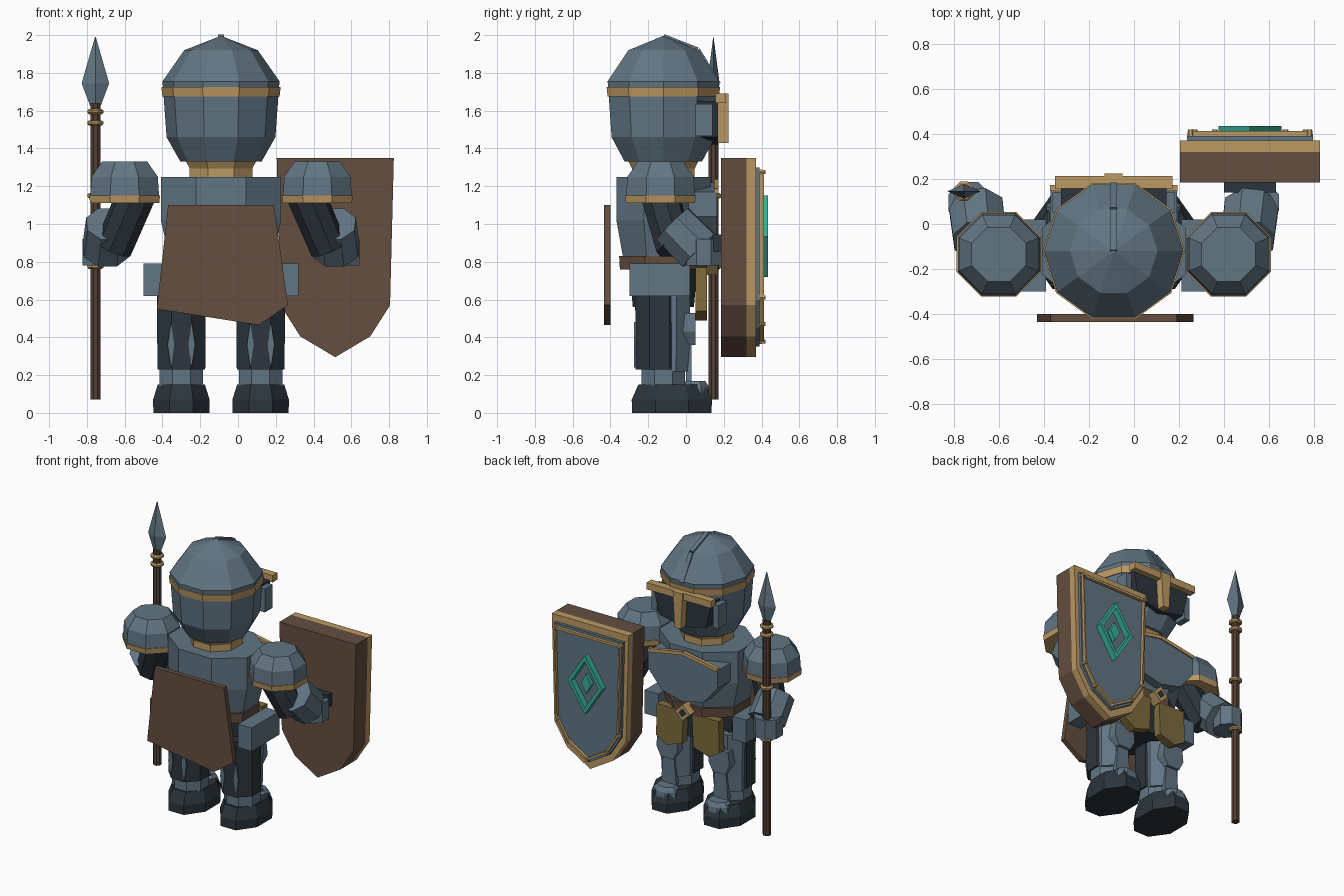
import bpy, math
from mathutils import Vector

cube = bpy.data.objects.get("Cube")
if cube:
    bpy.data.objects.remove(cube, do_unlink=True)

CX, CY = -0.09, -0.12  # body axis


def material(name, r, g, b):
    m = bpy.data.materials.new(name)
    m.use_nodes = True
    m.diffuse_color = (r, g, b, 1)
    m.node_tree.nodes["Principled BSDF"].inputs["Base Color"].default_value = (r, g, b, 1)
    return m


STEEL = material("blue steel", .122, .181, .231)
DARK = material("dark cloth", .025, .036, .047)
GOLD = material("gold trim", .50, .32, .125)
BRASS = material("aged brass", .21, .148, .045)
BROWN = material("brown leather", .128, .077, .051)
WOOD = material("dark wood", .085, .05, .036)
TEAL = material("teal gem", .04, .42, .31)


def mesh(name, verts, faces, mat):
    me = bpy.data.meshes.new(name)
    me.from_pydata(verts, [], faces)
    me.materials.append(mat)
    ob = bpy.data.objects.new(name, me)
    bpy.context.collection.objects.link(ob)
    return ob


def lathe(name, profile, n, mat, at=(CX, CY, 0), sx=1, sy=1):
    """Stack of n-gon rings (height, radius) with a flat side facing y."""
    verts, faces = [], []
    for z, r in profile:
        for k in range(n):
            a = -math.pi / 2 + (k + .5) * math.tau / n
            verts.append((r * sx * math.cos(a), r * sy * math.sin(a), z))
    for j in range(len(profile) - 1):
        for k in range(n):
            a, b = j * n + k, j * n + (k + 1) % n
            faces.append((a, b, b + n, a + n))
    last = (len(profile) - 1) * n
    faces += [tuple(reversed(range(n))), tuple(range(last, last + n))]
    ob = mesh(name, verts, faces, mat)
    ob.location = at
    return ob


def rod(name, a, b, r1, r2, n, mat):
    """Tapered n-sided bar from a to b."""
    a, b = Vector(a), Vector(b)
    ob = lathe(name, [(0, r1), ((b - a).length, r2)], n, mat, a)
    ob.rotation_euler = (b - a).to_track_quat('Z', 'Y').to_euler()
    return ob


def prism(name, outline, y0, y1, mat):
    """Extrude an (x, z) outline from y0 to y1."""
    n = len(outline)
    verts = [(x, y, z) for y in (y0, y1) for x, z in outline]
    faces = [tuple(range(n)), tuple(reversed(range(n, 2 * n)))]
    faces += [(k, k + n, (k + 1) % n + n, (k + 1) % n) for k in range(n)]
    return mesh(name, verts, faces, mat)


def frame(name, outer, inner, y0, y1, mat):
    """Flat frame between two matching outlines."""
    n = len(outer)
    verts = [(x, y, z) for y in (y0, y1) for o in (outer, inner) for x, z in o]
    faces = []
    for k in range(n):
        j = (k + 1) % n
        for p, q in ((0, n), (n, 3 * n), (3 * n, 2 * n), (2 * n, 0)):
            faces.append((p + k, p + j, q + j, q + k))
    return mesh(name, verts, faces, mat)


def box(name, at, size, mat):
    x, y, z = at
    w, d, h = (s / 2 for s in size)
    return prism(name, [(x - w, z - h), (x + w, z - h), (x + w, z + h), (x - w, z + h)],
                 y - d, y + d, mat)


def mirrored(half, x=CX):
    """Close a half outline (dx, z) across the vertical line x."""
    return [(x + d, z) for d, z in half] + [(x - d, z) for d, z in reversed(half) if d > 0]


def diamond(x, z, w, h):
    return [(x, z - h), (x + w, z), (x, z + h), (x - w, z)]


# Helmet
lathe("helmet", [(1.33, .215), (1.46, .288), (1.68, .304), (1.755, .31),
                 (1.92, .195), (1.995, .003)], 10, STEEL)
lathe("helmet_band", [(1.675, .31), (1.725, .316)], 10, GOLD)
rod("crest_top", (CX, CY, 1.99), (CX, .06, 1.92), .022, .022, 4, STEEL)
rod("crest_front", (CX, .06, 1.92), (CX, .17, 1.74), .022, .022, 4, STEEL)
prism("visor", mirrored([(0, 1.42), (.19, 1.46), (.235, 1.65)]), .06, .17, DARK)
box("brow", (CX, .185, 1.665), (.52, .055, .05), GOLD)
prism("nose_guard", mirrored([(.025, 1.43), (.04, 1.69)]), .165, .225, GOLD)
for s in (-1, 1):
    box("cheek_plate", (CX + s * .25, .095, 1.55), (.045, .09, .17), STEEL)

# Torso, chest plate and belt
lathe("neck", [(1.2, .14), (1.36, .14)], 8, DARK)
lathe("collar", [(1.24, .18), (1.295, .18), (1.33, .2)], 8, GOLD)
lathe("torso", [(.8, .29), (1.02, .345), (1.25, .345)], 8, STEEL, sy=.78)
chest = mirrored([(0, .87), (.17, .91), (.28, 1.04), (.28, 1.17), (0, 1.22)])
prism("chest_plate", chest, -.05, .165, STEEL)
for s in (-1, 1):
    rod("chest_trim", (CX, .16, 1.225), (CX + s * .28, .16, 1.175), .018, .018, 4, GOLD)
    prism("tasset", [(CX + s * d, z) for d, z in
                     ((.035, .77), (.25, .77), (.255, .54), (.17, .49), (.045, .53))],
          .05, .11, BRASS)
    box("hip_guard", (CX + s * .355, -.14, .705), (.11, .32, .17), STEEL)
lathe("belt", [(.76, .3), (.83, .305)], 8, BROWN, sy=.83)
lathe("pelvis", [(.56, .25), (.77, .28)], 8, DARK, sy=.7)
prism("buckle", diamond(CX, .79, .06, .06), .09, .17, GOLD)
prism("buckle_center", diamond(CX, .79, .03, .03), .165, .175, DARK)

# Back cloth
prism("back_cloth", [(-.37, 1.1), (.19, 1.1), (.265, .57), (.11, .465), (-.43, .55)],
      -.435, -.4, BROWN)

for s in (-1, 1):
    # Arms
    at = (CX + s * .51, -.135, 0)
    lathe("pauldron", [(1.15, .197), (1.25, .19), (1.33, .13)], 8, STEEL, at)
    lathe("pauldron_trim", [(1.11, .198), (1.15, .203)], 8, GOLD, at)
    rod("upper_arm", (CX + s * .43, -.15, 1.2), (CX + s * .57, -.06, .87), .105, .1, 8, DARK)
    rod("forearm", (CX + s * .595, -.07, 1.0), (CX + s * .61, .07, .86), .125, .13, 8, STEEL)
    lathe("hand", [(.78, .1), (.92, .1)], 8, STEEL, (CX + s * .64, .095, 0))

    # Legs
    x = CX + s * .21
    lathe("thigh", [(.23, .137), (.64, .14)], 8, DARK, (x, -.14, 0))
    lathe("greave", [(.22, .125), (.64, .132)], 8, STEEL, (x, -.1, 0))
    for d in (-.055, .055):
        prism("leg_stud", diamond(x + d, .36, .018, .12), -.274, -.264, STEEL)
    lathe("ankle", [(.13, .125), (.25, .125)], 8, STEEL, (x, -.12, 0))
    prism("knee_cap", mirrored([(.05, .36), (.085, .43), (.075, .53)], x), -.02, .05, STEEL)
    prism("shin_plate", mirrored([(.06, .17), (.045, .36)], x), 0, .03, STEEL)
    lathe("boot", [(0, .16), (.07, .162), (.15, .135)], 8, DARK, (x, -.075, 0), sy=1.42)
    lathe("toe_cap", [(.09, .1), (.14, .095), (.17, .07)], 8, STEEL, (x, .05, 0), sy=.8)

# Shield
SX, SZ = .515, .85
rim = mirrored([(0, .295), (.185, .405), (.29, .57), (.31, 1.35)], SX)


def scaled(f):
    return [(SX + (x - SX) * f, SZ + (z - SZ) * f) for x, z in rim]


prism("shield_back", rim, .185, .32, BROWN)
prism("shield_rim", rim, .32, .37, GOLD)
prism("shield_face", scaled(.9), .365, .39, STEEL)
frame("shield_line", scaled(.865), scaled(.83), .385, .412, GOLD)
for x, z in scaled(.85):
    rod("shield_rivet", (x, .385, z), (x, .42, z), .016, .012, 6, GOLD)
frame("shield_emblem", diamond(SX, .935, .14, .215), diamond(SX, .935, .11, .17),
      .385, .435, TEAL)
prism("emblem_center", diamond(SX, .935, .04, .07), .385, .42, TEAL)
box("shield_grip", (SX, .165, .9), (.23, .05, .09), DARK)

# Spear
spear = (-.755, .145, 0)
lathe("spear_shaft", [(.07, .028), (1.64, .028)], 8, WOOD, spear)
for z in (.775, 1.15, 1.535, 1.595):
    lathe("spear_ring", [(z - .014, .036), (z - .006, .046), (z + .006, .046), (z + .014, .036)],
          8, GOLD, spear)
tip = lathe("spear_tip", [(1.61, .022), (1.745, .073), (1.99, .002)], 4, STEEL, spear)
tip.rotation_euler.z = math.pi / 4
for v in tip.data.vertices:  # flatten the blade
    a, b = v.co.x, v.co.y
    d = (a + b) * .275
    v.co.x, v.co.y = a - d, b - d
